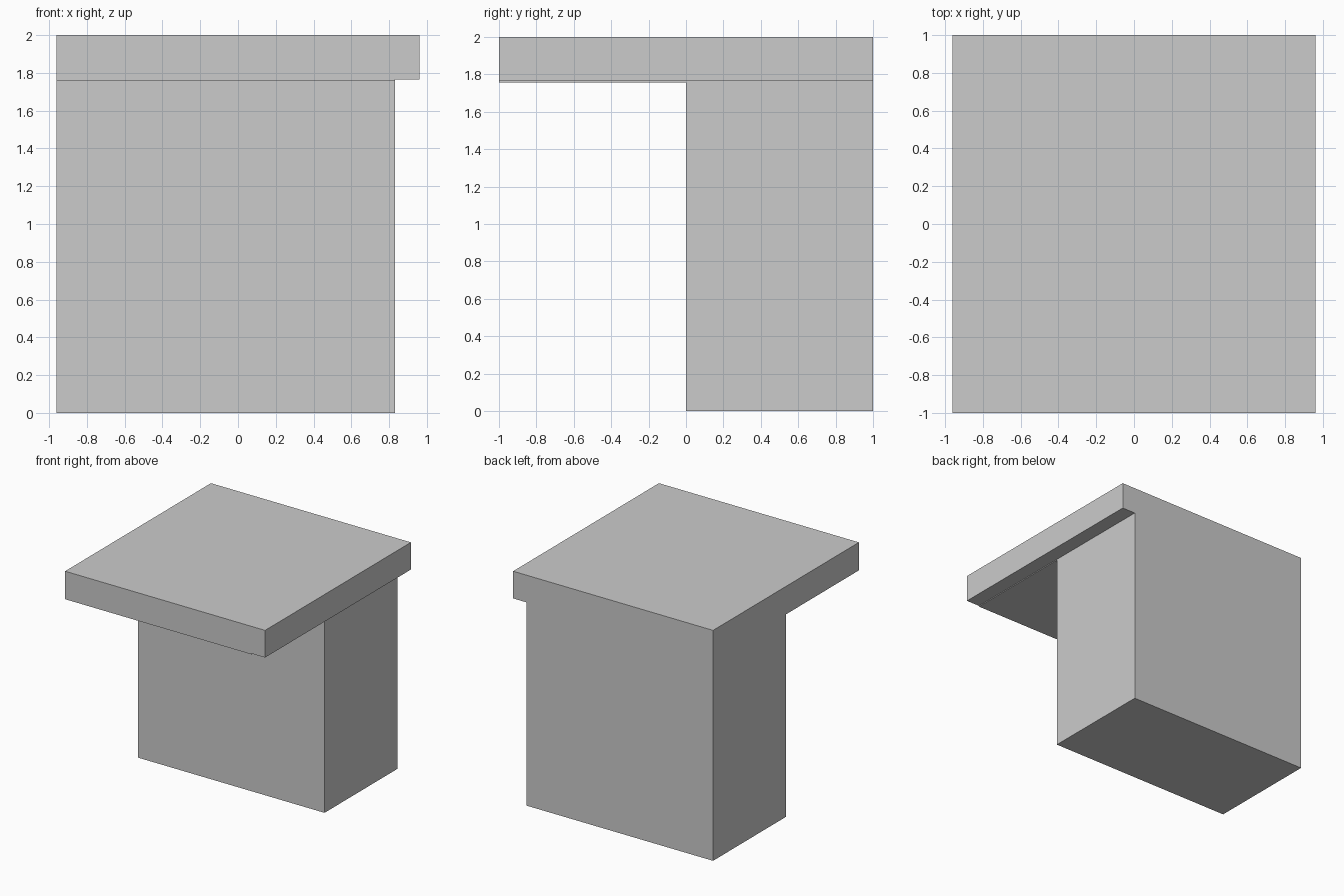
import bpy, bmesh

if "Cube" in bpy.data.objects:
    bpy.data.objects.remove(bpy.data.objects["Cube"])

def extrude_profile(name, profile_yz, x0, x1):
    """Extrude a closed (y, z) profile along x into a solid."""
    bm = bmesh.new()
    face = bm.faces.new([bm.verts.new((x0, y, z)) for y, z in profile_yz])
    result = bmesh.ops.extrude_face_region(bm, geom=[face], use_keep_orig=True)
    moved = [v for v in result["geom"] if isinstance(v, bmesh.types.BMVert)]
    bmesh.ops.translate(bm, verts=moved, vec=(x1 - x0, 0, 0))
    bmesh.ops.recalc_face_normals(bm, faces=bm.faces)
    mesh = bpy.data.meshes.new(name)
    bm.to_mesh(mesh)
    bm.free()
    obj = bpy.data.objects.new(name, mesh)
    bpy.context.collection.objects.link(obj)
    return obj

LEFT, SEAM, RIGHT = -0.96, 0.831, 0.96

# Main block with its slab overhanging the front, one solid
extrude_profile("pedestal_with_overhanging_top",
                [(0, 0), (1, 0), (1, 2), (-1, 2), (-1, 1.757), (0, 1.757)],
                LEFT, SEAM)

# Narrow, slightly thinner strip along the right edge of the top
extrude_profile("top_edge_strip",
                [(-1, 1.764), (1, 1.764), (1, 2), (-1, 2)],
                SEAM, RIGHT)
